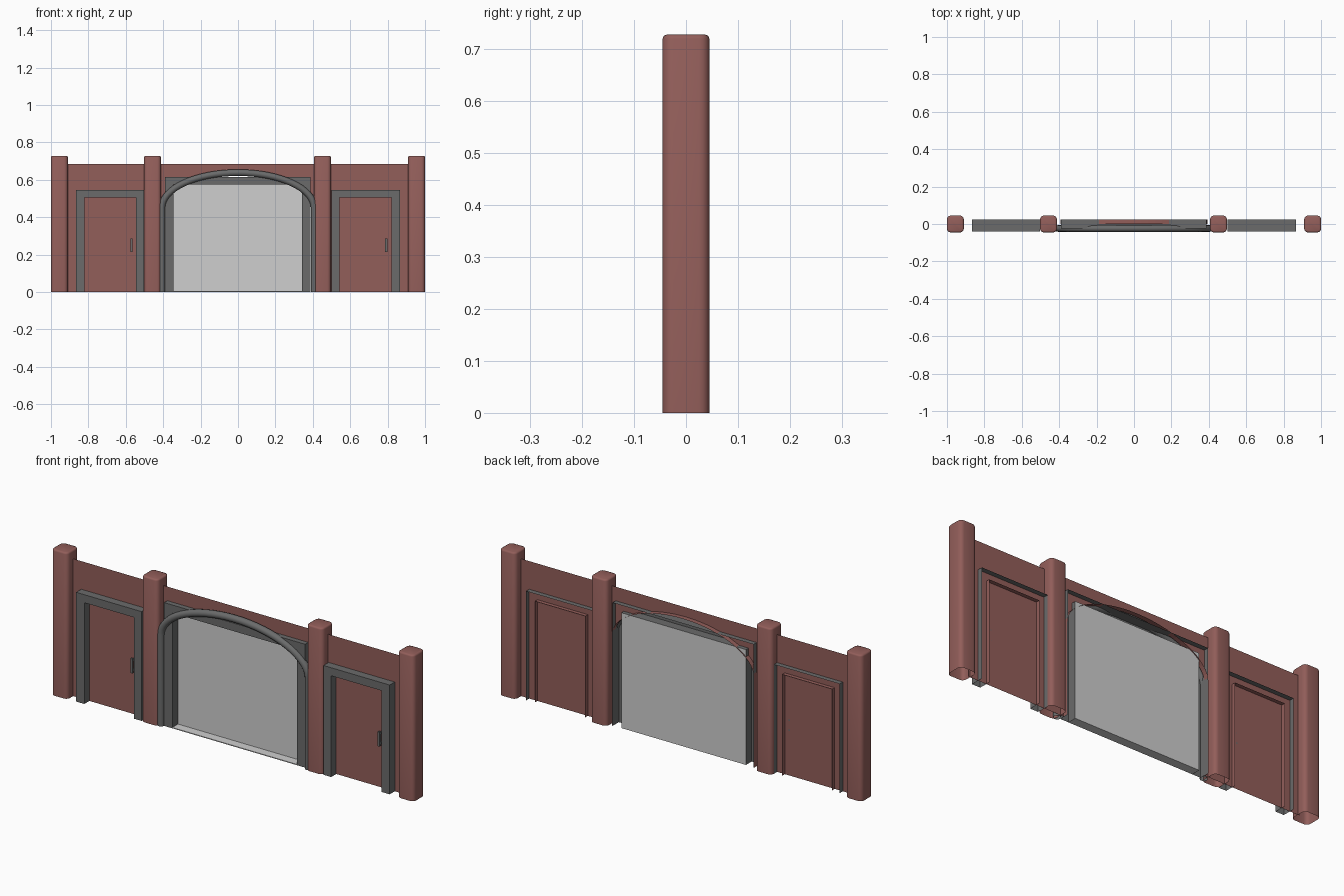
import bpy, bmesh, math

if "Cube" in bpy.data.objects:
    bpy.data.objects.remove(bpy.data.objects["Cube"])


def material(name, c):
    m = bpy.data.materials.new(name)
    m.diffuse_color = (*c, 1)
    m.use_nodes = True
    m.node_tree.nodes["Principled BSDF"].inputs["Base Color"].default_value = m.diffuse_color
    return m


RED = material("brick_red", (0.29, 0.112, 0.102))
GREY = material("dark_grey", (0.145, 0.147, 0.147))
LIGHT = material("light_grey", (0.62, 0.62, 0.62))


def finish(name, bm, mat, smooth=False):
    me = bpy.data.meshes.new(name)
    bm.to_mesh(me)
    bm.free()
    ob = bpy.data.objects.new(name, me)
    bpy.context.collection.objects.link(ob)
    me.materials.append(mat)
    if smooth:
        bpy.ops.object.select_all(action='DESELECT')
        bpy.context.view_layer.objects.active = ob
        ob.select_set(True)
        bpy.ops.object.shade_smooth_by_angle(angle=math.radians(50))
    return ob


def quad(bm, *pts):
    return bm.faces.new([bm.verts.new(p) for p in pts])


def panel(bm, x0, x1, z0, z1, y):
    quad(bm, (x0, y, z0), (x1, y, z0), (x1, y, z1), (x0, y, z1))


def box(bm, x0, x1, y0, y1, z0, z1):
    r = bmesh.ops.create_cube(bm, size=1)
    for v in r["verts"]:
        v.co = ((x0 + x1) / 2 + v.co.x * (x1 - x0),
                (y0 + y1) / 2 + v.co.y * (y1 - y0),
                (z0 + z1) / 2 + v.co.z * (z1 - z0))


def ribbon(bm, pts, y0, y1):
    for (xa, za), (xb, zb) in zip(pts, pts[1:]):
        quad(bm, (xa, y0, za), (xb, y0, zb), (xb, y1, zb), (xa, y1, za))


def frame(name, xo0, xo1, zo, xi0, xi1, zi, yf, yb, yi):
    """Open-backed surround: front strip, outer sides and inner reveal."""
    outer = [(xo0, 0), (xo0, zo), (xo1, zo), (xo1, 0)]
    inner = [(xi0, 0), (xi0, zi), (xi1, zi), (xi1, 0)]
    bm = bmesh.new()
    for i in range(3):
        a, b, c, d = outer[i], outer[i + 1], inner[i + 1], inner[i]
        quad(bm, *[(p[0], yf, p[1]) for p in (d, c, b, a)])
    ribbon(bm, outer, yb, yf)
    ribbon(bm, inner, yf, yi)
    bmesh.ops.remove_doubles(bm, verts=bm.verts, dist=1e-5)
    finish(name, bm, GREY)


def arch(rx, z0, rz, n=32):
    curve = [(-rx * math.cos(math.pi * i / n), z0 + rz * math.sin(math.pi * i / n))
             for i in range(n + 1)]
    return [(-rx, 0)] + curve + [(rx, 0)]


# Pillars: rounded posts, open underneath
for i, x in enumerate((-0.955, -0.457, 0.452, 0.955)):
    bm = bmesh.new()
    box(bm, x - 0.045, x + 0.045, -0.045, 0.045, 0, 0.728)
    upright = [e for e in bm.edges if abs(e.verts[0].co.z - e.verts[1].co.z) > 0.1]
    bmesh.ops.bevel(bm, geom=upright, offset=0.02, segments=4, profile=0.5, affect='EDGES')
    rim = [e for e in bm.edges if all(v.co.z > 0.7 for v in e.verts)]
    bmesh.ops.bevel(bm, geom=rim, offset=0.008, segments=2, profile=0.5, affect='EDGES')
    bottom = [f for f in bm.faces if all(v.co.z < 0.001 for v in f.verts)]
    bmesh.ops.delete(bm, geom=bottom, context='FACES_ONLY')
    finish(f"pillar_{i + 1}", bm, RED, True)

# Side bays: wall, door, door lip, surround and handle
for side, xo0, xo1, xi0, xi1, w0, w1, hx in (
        ("left", -0.865, -0.503, -0.82, -0.545, -0.92, -0.457, -0.57),
        ("right", 0.5, 0.865, 0.542, 0.82, 0.452, 0.92, 0.793)):
    bm = bmesh.new()
    panel(bm, w0, xi0, 0, 0.685, 0)
    panel(bm, xi1, w1, 0, 0.685, 0)
    panel(bm, xi0, xi1, 0.505, 0.685, 0)
    finish("wall_" + side, bm, RED)

    bm = bmesh.new()
    panel(bm, xi0, xi1, 0, 0.505, 0)
    finish("door_" + side, bm, RED)

    bm = bmesh.new()
    ribbon(bm, [(xi0, 0), (xi0, 0.505), (xi1, 0.505), (xi1, 0)], 0, 0.02)
    finish("door_lip_" + side, bm, RED)

    frame("door_frame_" + side, xo0, xo1, 0.545, xi0, xi1, 0.505, -0.04, 0.025, 0)

    bm = bmesh.new()
    box(bm, hx - 0.006, hx + 0.006, -0.026, -0.016, 0.215, 0.287)
    for z in (0.222, 0.272):
        box(bm, hx - 0.005, hx + 0.005, -0.016, 0, z, z + 0.008)
    finish("door_handle_" + side, bm, GREY)

# Central wall with an arched opening
opening = arch(0.392, 0.45, 0.188)
bm = bmesh.new()
for (xa, za), (xb, zb) in zip(opening[1:], opening[2:-1]):
    quad(bm, (xa, 0, za), (xb, 0, zb), (xb, 0, 0.685), (xa, 0, 0.685))
panel(bm, -0.457, -0.392, 0, 0.685, 0)
panel(bm, 0.392, 0.452, 0, 0.685, 0)
finish("wall_centre", bm, RED)

bm = bmesh.new()
ribbon(bm, opening, 0, 0.025)
finish("arch_lip", bm, RED, True)

# Central gate: surround, light panel, threshold
frame("gate_frame", -0.39, 0.388, 0.615, -0.345, 0.343, 0.575, -0.025, 0.025, 0.02)
bm = bmesh.new()
panel(bm, -0.345, 0.343, 0, 0.575, 0.02)
finish("gate_panel", bm, LIGHT)
bm = bmesh.new()
box(bm, -0.345, 0.343, -0.025, 0.02, 0, 0.004)
finish("gate_threshold", bm, LIGHT)

# Arched tube in front of the gate
path = arch(0.407, 0.45, 0.188)
bm = bmesh.new()
rings = []
R, N = 0.0175, 12
for i, (x, z) in enumerate(path):
    a, b = path[max(i - 1, 0)], path[min(i + 1, len(path) - 1)]
    if i <= 1 or i >= len(path) - 2:
        tx, tz = 0, (1 if i <= 1 else -1)
    else:
        tx, tz = b[0] - a[0], b[1] - a[1]
    length = math.hypot(tx, tz)
    nx, nz = -tz / length, tx / length
    rings.append([bm.verts.new((x + nx * R * math.cos(2 * math.pi * k / N),
                                -0.024 + R * math.sin(2 * math.pi * k / N),
                                z + nz * R * math.cos(2 * math.pi * k / N)))
                  for k in range(N)])
for r, s in zip(rings, rings[1:]):
    for k in range(N):
        bm.faces.new((r[k], r[(k + 1) % N], s[(k + 1) % N], s[k]))
bmesh.ops.recalc_face_normals(bm, faces=bm.faces)
finish("arch_tube", bm, GREY, True)
